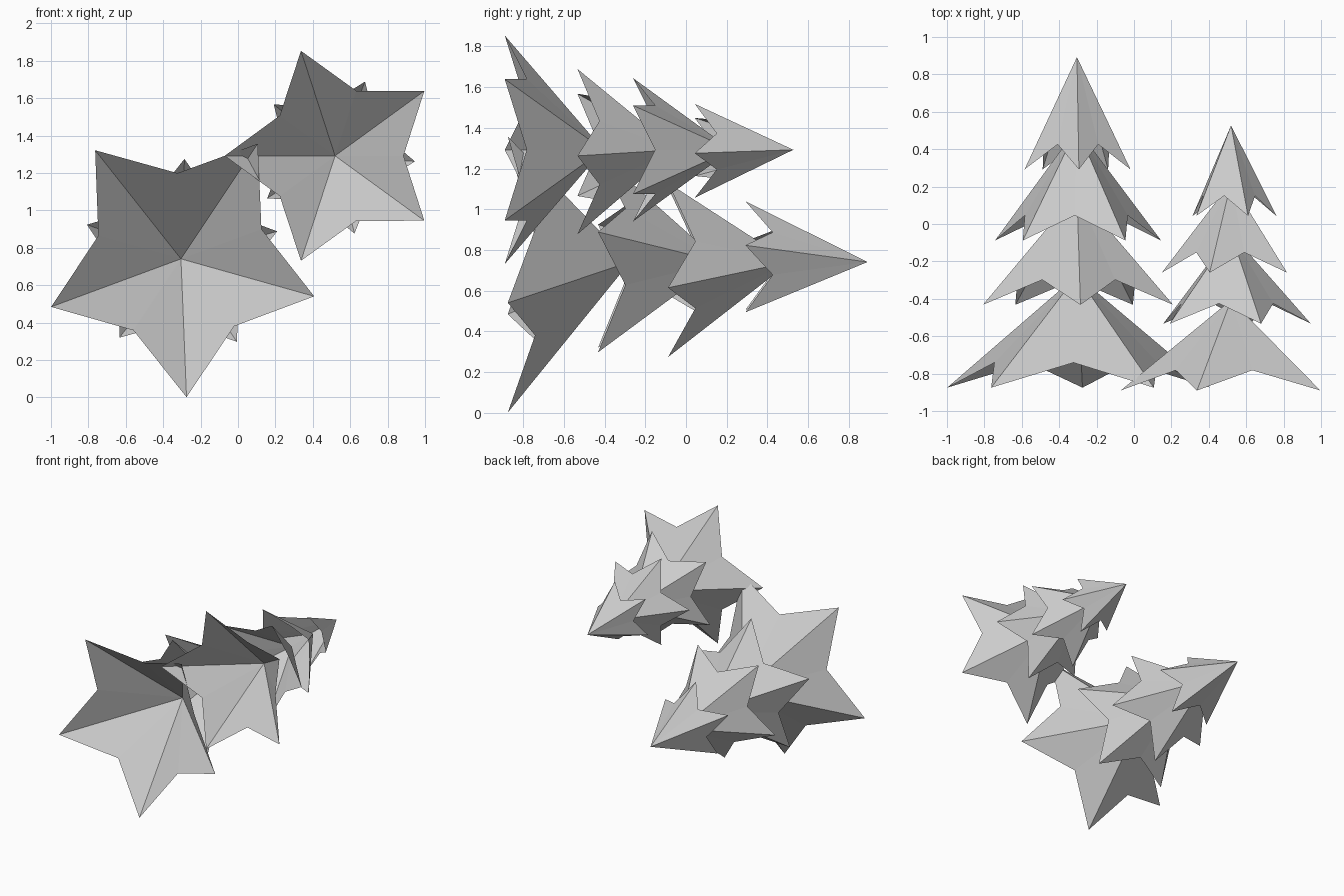
import bpy
import bmesh
from math import cos, sin, radians, pi

cube = bpy.data.objects.get("Cube")
if cube:
    bpy.data.objects.remove(cube, do_unlink=True)

# Single flat grey for all foliage
grey = bpy.data.materials.new("light_grey")
grey.use_nodes = True
grey.diffuse_color = (0.6, 0.6, 0.6, 1)
grey.node_tree.nodes["Principled BSDF"].inputs["Base Color"].default_value = (0.6, 0.6, 0.6, 1)

POINTS = 5
NOTCH_RADIUS = 0.62   # notch distance from the axis, relative to the tips
NOTCH_DEPTH = 0.777   # notch distance below the apex, relative to the tips


def star_cone(name, centre, radius, tip_y, height, angle):
    """Open star-shaped cone along +y with notches between its tips."""
    cx, cz = centre
    apex_y = tip_y + height
    bm = bmesh.new()
    apex = bm.verts.new((cx, apex_y, cz))
    rim = []
    for i in range(POINTS * 2):
        a = radians(angle) + i * pi / POINTS
        r = radius * (NOTCH_RADIUS if i % 2 else 1)
        y = apex_y - height * (NOTCH_DEPTH if i % 2 else 1)
        rim.append(bm.verts.new((cx + r * cos(a), y, cz + r * sin(a))))
    for i, v in enumerate(rim):
        bm.faces.new((apex, rim[(i + 1) % len(rim)], v))
    mesh = bpy.data.meshes.new(name)
    bm.to_mesh(mesh)
    bm.free()
    mesh.materials.append(grey)
    obj = bpy.data.objects.new(name, mesh)
    bpy.context.collection.objects.link(obj)


def tree(name, centre, height, angles, layers):
    """Stack of star cones, alternating between two rotations."""
    for i, (radius, tip_y) in enumerate(layers):
        star_cone(f"{name}_layer_{i + 1}", centre, radius, tip_y, height, angles[i % 2])


# Large tree: (radius, y of tips) from base to top
tree("large_tree", (-0.305, 0.741), 0.60, (272.3, 88),
     [(0.74, -0.875), (0.535, -0.432), (0.467, -0.088), (0.298, 0.292)])

# Small tree
tree("small_tree", (0.519, 1.292), 0.484, (180, -4),
     [(0.59, -0.89), (0.428, -0.533), (0.37, -0.26), (0.243, 0.043)])
